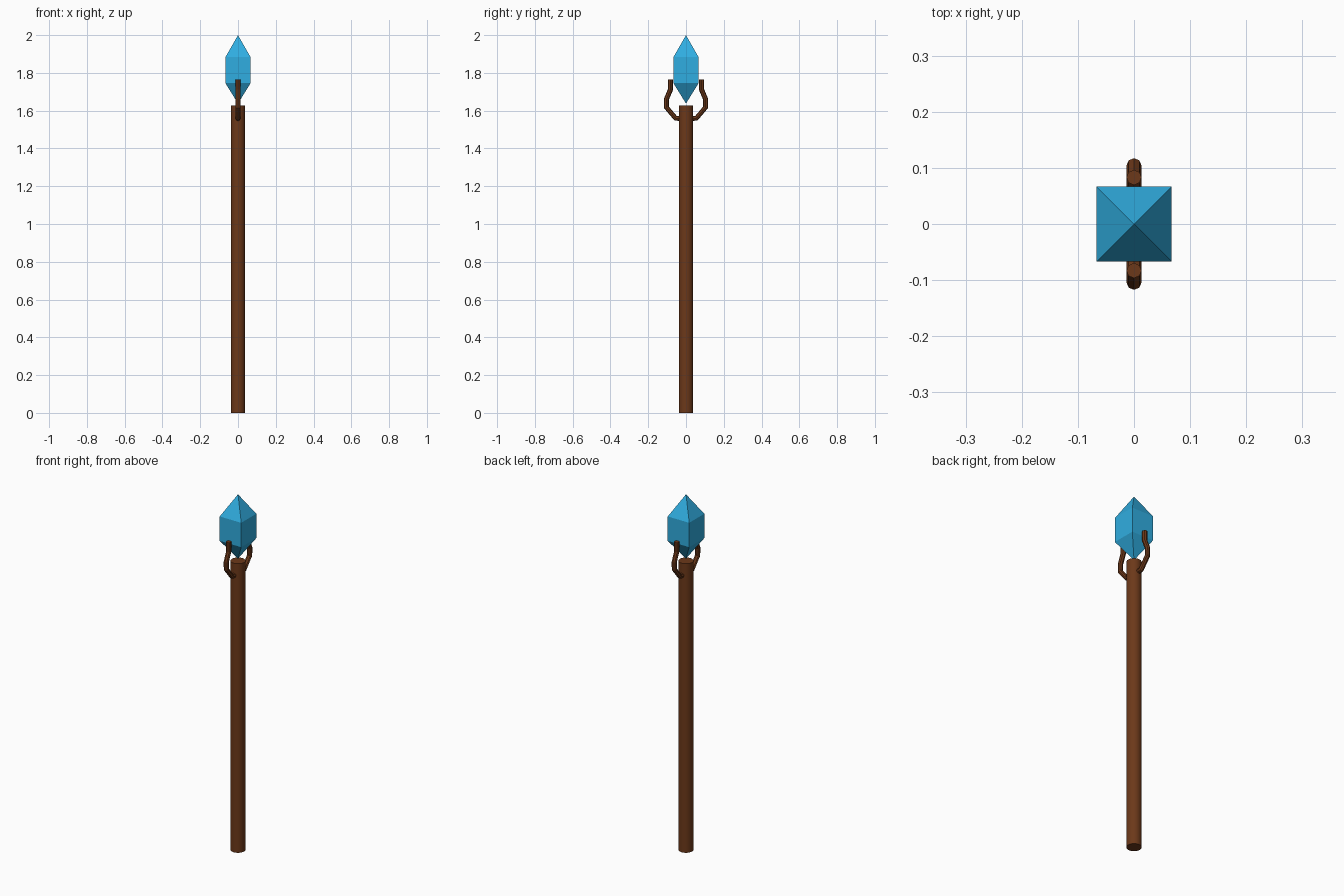
import bpy, bmesh
from mathutils import Vector

if "Cube" in bpy.data.objects:
    bpy.data.objects.remove(bpy.data.objects["Cube"])


def material(name, color):
    m = bpy.data.materials.new(name)
    m.diffuse_color = color
    m.use_nodes = True
    m.node_tree.nodes["Principled BSDF"].inputs["Base Color"].default_value = m.diffuse_color
    return m


wood = material("wood", (0.15, 0.04, 0.01, 1))
blue = material("crystal_blue", (0.03, 0.42, 0.75, 1))

# Staff shaft
SHAFT_TOP = 1.627
bpy.ops.mesh.primitive_cylinder_add(vertices=32, radius=0.038, depth=SHAFT_TOP,
                                    location=(0, 0, SHAFT_TOP / 2))
shaft = bpy.context.object
shaft.name = "shaft"
shaft.data.materials.append(wood)
bpy.ops.object.shade_smooth_by_angle()

# Crystal: square block with a point poked out of each end
bm = bmesh.new()
bmesh.ops.create_cube(bm, size=1)
low, high, half = 1.746, 1.883, 0.067
for v in bm.verts:
    v.co = Vector((v.co.x * 2 * half, v.co.y * 2 * half, high if v.co.z > 0 else low))
bm.normal_update()
ends = [f for f in bm.faces if abs(f.normal.z) > 0.9]
for v in bmesh.ops.poke(bm, faces=ends)["verts"]:
    v.co.z = 2.0 if v.co.z > 1.8 else 1.638
bmesh.ops.recalc_face_normals(bm, faces=bm.faces)
mesh = bpy.data.meshes.new("crystal")
bm.to_mesh(mesh)
bm.free()
crystal = bpy.data.objects.new("crystal", mesh)
mesh.materials.append(blue)
bpy.context.collection.objects.link(crystal)

# Two curved prongs holding the crystal, front and back
PATH = [(0.02, 1.558), (0.055, 1.56), (0.104, 1.618), (0.104, 1.66),
        (0.083, 1.71), (0.083, 1.765)]
for name, side in (("front_prong", -1), ("back_prong", 1)):
    curve = bpy.data.curves.new(name, 'CURVE')
    curve.dimensions = '3D'
    curve.bevel_depth = 0.0135
    curve.bevel_resolution = 2
    curve.use_fill_caps = True
    spline = curve.splines.new('POLY')
    spline.points.add(len(PATH) - 1)
    for p, (y, z) in zip(spline.points, PATH):
        p.co = (0, side * y, z, 1)
    spline.use_smooth = False
    curve.materials.append(wood)
    bpy.context.collection.objects.link(bpy.data.objects.new(name, curve))
